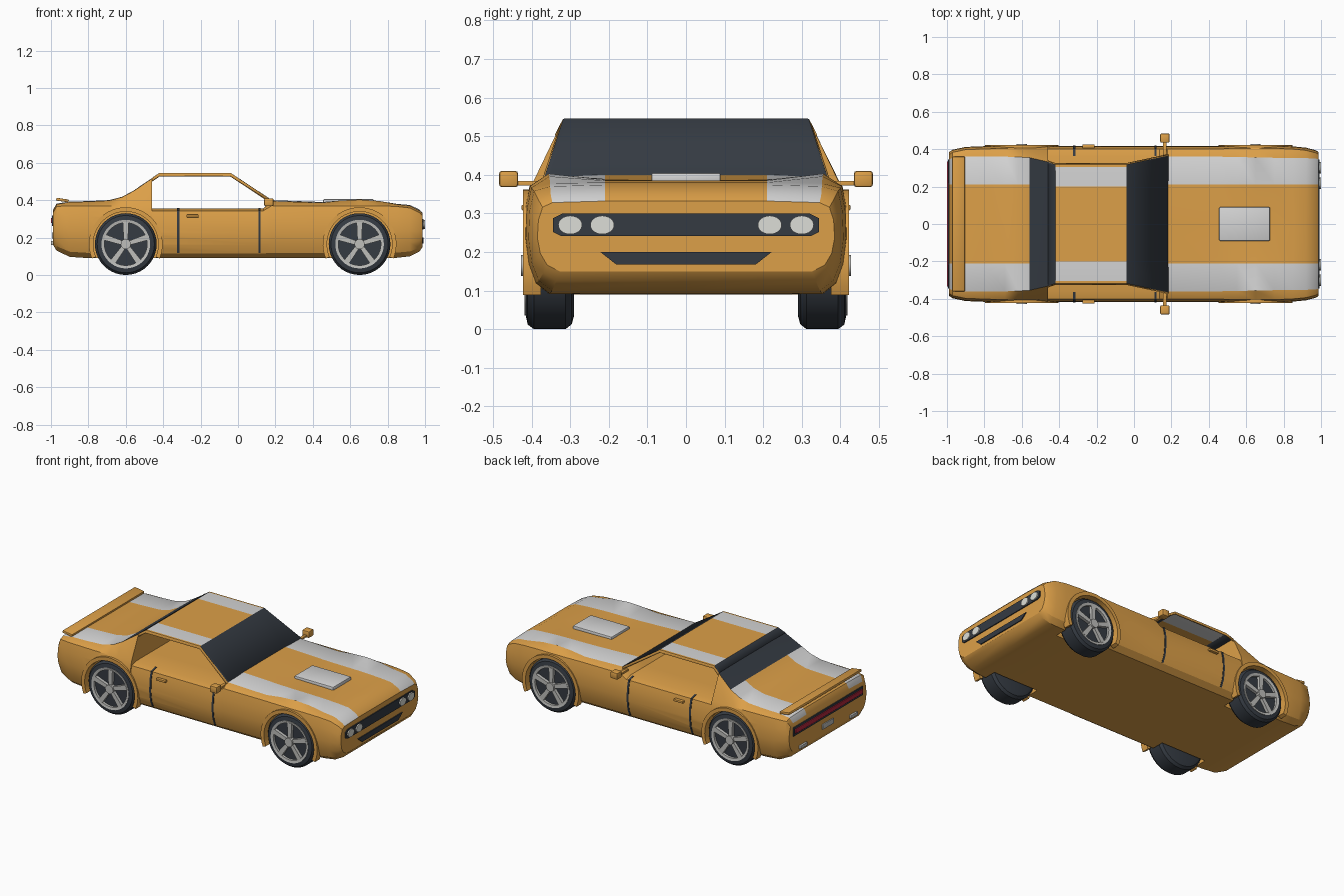
import bpy, bmesh, math
from mathutils import Vector

if "Cube" in bpy.data.objects:
    bpy.data.objects.remove(bpy.data.objects["Cube"])


def mat(name, r, g, b):
    m = bpy.data.materials.new(name)
    m.diffuse_color = (r, g, b, 1)
    m.use_nodes = True
    m.node_tree.nodes["Principled BSDF"].inputs["Base Color"].default_value = m.diffuse_color
    return m


ORANGE = mat("orange paint", 0.72, 0.35, 0.065)
STRIPE = mat("stripe silver", 0.66, 0.66, 0.66)
DARK = mat("dark glass and rubber", 0.035, 0.043, 0.055)
LAMP = mat("lamp white", 0.72, 0.73, 0.68)
RIM = mat("rim grey", 0.52, 0.52, 0.50)
RED = mat("tail red", 0.45, 0.02, 0.045)


def finish(name, bm, mats, angle=30):
    bmesh.ops.recalc_face_normals(bm, faces=bm.faces)
    me = bpy.data.meshes.new(name)
    bm.to_mesh(me)
    bm.free()
    for m in mats:
        me.materials.append(m)
    ob = bpy.data.objects.new(name, me)
    bpy.context.collection.objects.link(ob)
    bpy.ops.object.select_all(action='DESELECT')
    ob.select_set(True)
    bpy.context.view_layer.objects.active = ob
    bpy.ops.object.shade_smooth_by_angle(angle=math.radians(angle))
    return ob


def box(name, m, x, y, z, bevel=0.0, tilt=0.0):
    """Box from (min, max) ranges, optionally bevelled and pitched."""
    bm = bmesh.new()
    bmesh.ops.create_cube(bm, size=1)
    for v in bm.verts:
        v.co = Vector((v.co.x * (x[1] - x[0]), v.co.y * (y[1] - y[0]), v.co.z * (z[1] - z[0])))
    if bevel:
        bmesh.ops.bevel(bm, geom=bm.edges[:], offset=bevel, segments=2, affect='EDGES', profile=0.5)
    ob = finish(name, bm, [m])
    ob.location = (sum(x) / 2, sum(y) / 2, sum(z) / 2)
    ob.rotation_euler.y = tilt
    return ob


def prism(name, m, outline, a, b, axis):
    """Extrude a 2D outline from a to b along x (outline y,z) or y (outline x,z)."""
    bm = bmesh.new()
    put = (lambda p, d: (d, p[0], p[1])) if axis == 'x' else (lambda p, d: (p[0], d, p[1]))
    f = bm.faces.new([bm.verts.new(put(p, a)) for p in outline])
    ext = bmesh.ops.extrude_face_region(bm, geom=[f])
    for v in ext['geom']:
        if isinstance(v, bmesh.types.BMVert):
            v.co = put((v.co.y if axis == 'x' else v.co.x, v.co.z), b)
    return finish(name, bm, [m])


def circle(cx, cz, rx, rz, n=32):
    return [(cx + rx * math.cos(2 * math.pi * i / n), cz + rz * math.sin(2 * math.pi * i / n)) for i in range(n)]


# Body: half cross-sections lofted along x, mirrored across y
def section(w, zb, zs, zt, ys):
    zbelt = min(zs - 0.012, 0.37)
    h = zbelt - zb
    return [(0, zb), (0.85 * w, zb), (0.935 * w, zb + 0.1 * h), (0.98 * w, zb + 0.28 * h),
            (w, zb + 0.52 * h), (0.993 * w, zb + 0.8 * h), (0.965 * w, zbelt),
            (ys, zs), (0.21, zt), (0, zt)]


stations = [  # x, half width, bottom, shoulder, top, shoulder half width
    (-0.988, 0.385, 0.16, 0.345, 0.35, 0.345), (-0.97, 0.397, 0.13, 0.378, 0.382, 0.355),
    (-0.90, 0.412, 0.097, 0.39, 0.392, 0.36), (-0.80, 0.416, 0.09, 0.392, 0.395, 0.36),
    (-0.69, 0.419, 0.09, 0.398, 0.40, 0.36), (-0.62, 0.42, 0.09, 0.416, 0.418, 0.358),
    (-0.56, 0.418, 0.09, 0.448, 0.45, 0.355), (-0.461, 0.416, 0.09, 0.515, 0.517, 0.332),
    (-0.46, 0.416, 0.09, 0.355, 0.355, 0.36), (0.135, 0.416, 0.09, 0.355, 0.355, 0.36),
    (0.18, 0.416, 0.09, 0.395, 0.40, 0.362), (0.45, 0.416, 0.09, 0.386, 0.39, 0.36),
    (0.55, 0.419, 0.09, 0.398, 0.388, 0.358), (0.65, 0.42, 0.09, 0.403, 0.387, 0.356),
    (0.75, 0.419, 0.09, 0.396, 0.385, 0.354), (0.85, 0.415, 0.092, 0.378, 0.38, 0.352),
    (0.92, 0.408, 0.10, 0.37, 0.374, 0.352), (0.97, 0.395, 0.125, 0.345, 0.35, 0.35),
    (0.987, 0.385, 0.15, 0.328, 0.332, 0.346)]
bm = bmesh.new()
rings = []
for x, *p in stations:
    half = section(*p)
    pts = half + [(-y, z) for y, z in half[-2:0:-1]]
    rings.append([bm.verts.new((x, y, z)) for y, z in pts])
n = len(rings[0])
for i in range(len(rings) - 1):
    for j in range(n):
        k = (j + 1) % n
        f = bm.faces.new((rings[i][j], rings[i][k], rings[i + 1][k], rings[i + 1][j]))
        x0, x1 = stations[i][0], stations[i + 1][0]
        if 7 <= j <= 10 and x0 > -0.57 and x1 < -0.459:
            f.material_index = 2 if x1 < -0.4605 else 0      # rear glass
        elif j in (7, 10) and (x1 < -0.55 or x0 > 0.17):
            f.material_index = 1                             # stripes
bm.faces.new(rings[0])
bm.faces.new(rings[-1])
body = finish("body", bm, [ORANGE, STRIPE, DARK])

# Wheel wells cut from the body
WHEELS = [(wx, s) for wx in (-0.6, 0.65) for s in (1, -1)]
for wx, s in WHEELS:
    cut = prism("well_cutter", ORANGE, circle(wx, 0.165, 0.176, 0.176, 48), s * 0.275, s * 0.5, 'y')
    cut.hide_render = True
    mod = body.modifiers.new("well", 'BOOLEAN')
    mod.operation, mod.object, mod.solver = 'DIFFERENCE', cut, 'EXACT'
    bpy.context.view_layer.objects.active = body
    bpy.ops.object.modifier_apply(modifier="well")
    bpy.data.objects.remove(cut)
body.select_set(True)
bpy.ops.object.shade_smooth_by_angle(angle=math.radians(30))

# Roof shell: rear glass edge, striped roof, windshield, orange frame
bm = bmesh.new()
rows = []
for x, z, w in [(-0.461, 0.517, 0.332), (-0.42, 0.545, 0.318), (-0.04, 0.545, 0.318), (0.185, 0.397, 0.366)]:
    half = [(w + 0.008, z - 0.014), (w, z), (w - 0.012, z + 0.001), (0.2, z + 0.001)]
    rows.append([bm.verts.new((x, y, zz)) for y, zz in half + [(-y, zz) for y, zz in half[::-1]]])
for i in range(3):
    for j in range(7):
        f = bm.faces.new((rows[i][j], rows[i + 1][j], rows[i + 1][j + 1], rows[i][j + 1]))
        if j in (0, 6):
            f.material_index = 0
        elif i != 1:
            f.material_index = 2
        elif j in (2, 4):
            f.material_index = 1
roof = finish("roof", bm, [ORANGE, STRIPE, DARK])
up = sum(p.normal.z for p in roof.data.polygons) > 0
sol = roof.modifiers.new("thickness", 'SOLIDIFY')
sol.thickness, sol.offset = 0.01, -1 if up else 1

# Wheels
for wx, s in WHEELS:
    bm = bmesh.new()
    prof = [(0.0, 0.29), (0.13, 0.29), (0.152, 0.296), (0.165, 0.312), (0.165, 0.394),
            (0.153, 0.41), (0.13, 0.415), (0.126, 0.398), (0.0, 0.398)]
    vs = [bm.verts.new((r, s * y, 0)) for r, y in prof]
    es = [bm.edges.new(e) for e in zip(vs, vs[1:])]
    bmesh.ops.spin(bm, geom=vs + es, cent=(0, 0, 0), axis=(0, 1, 0), angle=2 * math.pi, steps=40)
    bmesh.ops.remove_doubles(bm, verts=bm.verts, dist=1e-4)
    finish("tire", bm, [DARK]).location = (wx, 0, 0.165)
    bm = bmesh.new()
    vs = [bm.verts.new((r, s * y, 0)) for r, y in [(0.114, 0.40), (0.114, 0.415), (0.13, 0.418), (0.13, 0.40)]]
    es = [bm.edges.new((vs[i], vs[(i + 1) % 4])) for i in range(4)]
    bmesh.ops.spin(bm, geom=vs + es, cent=(0, 0, 0), axis=(0, 1, 0), angle=2 * math.pi, steps=40)
    bmesh.ops.remove_doubles(bm, verts=bm.verts, dist=1e-4)
    finish("rim_ring", bm, [RIM]).location = (wx, 0, 0.165)
    for k in range(5):
        a = math.pi / 2 + 2 * math.pi * k / 5
        c, t = math.cos(a), math.sin(a)
        pts = [(0.01, -0.011), (0.118, -0.016), (0.118, 0.016), (0.01, 0.011)]
        prism("spoke", RIM, [(wx + u * c - v * t, 0.165 + u * t + v * c) for u, v in pts], s * 0.395, s * 0.417, 'y')
    prism("hub", RIM, circle(wx, 0.165, 0.027, 0.027, 24), s * 0.395, s * 0.427, 'y')
    # Raised lip around the wheel arch
    arc = [math.radians(-23 + 226 * i / 32) for i in range(33)]
    ring = [(r, a) for a, r in [(a, 0.197) for a in arc] + [(a, 0.174) for a in arc[::-1]]]
    prism("arch_lip", ORANGE, [(wx + r * math.cos(a), 0.165 + r * math.sin(a)) for r, a in ring],
          s * 0.375, s * 0.422, 'y')

# Side details: door seams, handles, mirrors
for s in (1, -1):
    for x in (-0.32, 0.115):
        bm = bmesh.new()
        side = section(0.416, 0.09, 0.355, 0.355, 0.36)[2:8]
        cols = [[bm.verts.new((x + dx, s * (y + dy), z + (0.002 if dy > 0 else 0))) for y, z in side]
                for dx, dy in [(-0.006, -0.003), (-0.006, 0.003), (0.006, 0.003), (0.006, -0.003)]]
        for c in range(4):
            for j in range(5):
                a, b = cols[c], cols[(c + 1) % 4]
                bm.faces.new((a[j], a[j + 1], b[j + 1], b[j]))
        finish("door_seam", bm, [DARK])
    yr = lambda a, b: tuple(sorted((s * a, s * b)))
    box("door_handle", ORANGE, (-0.275, -0.21), yr(0.405, 0.426), (0.308, 0.322), 0.003)
    box("mirror", ORANGE, (0.14, 0.19), yr(0.415 + 0.02, 0.484), (0.368, 0.41), 0.007)
    box("mirror_arm", ORANGE, (0.155, 0.175), yr(0.35, 0.44), (0.372, 0.384), 0.002)

# Hood scoop and tail spoiler
box("hood_scoop", STRIPE, (0.455, 0.727), (-0.09, 0.09), (0.375, 0.405), 0.006)
box("spoiler", ORANGE, (-0.972, -0.905), (-0.36, 0.36), (0.393, 0.408), 0.003, 0.15)

# Nose: grille, headlights, lower intake
prism("grille", DARK, [(-0.345, 0.252), (-0.325, 0.242), (0.325, 0.242), (0.345, 0.252),
                       (0.345, 0.287), (0.32, 0.30), (-0.32, 0.30), (-0.345, 0.287)], 0.975, 0.993, 'x')
for y in (-0.3, -0.217, 0.217, 0.3):
    prism("headlight", LAMP, circle(y, 0.27, 0.031, 0.024), 0.98, 1.0, 'x')
prism("lower_intake", DARK, [(-0.18, 0.167), (0.18, 0.167), (0.222, 0.2), (-0.222, 0.2)], 0.975, 0.993, 'x')

# Tail: light bar, plate, exhaust tips
box("tail_panel", DARK, (-0.994, -0.975), (-0.345, 0.345), (0.262, 0.318), 0.003)
box("tail_light", RED, (-1.0, -0.98), (-0.335, 0.335), (0.277, 0.305), 0.003)
box("number_plate", RIM, (-0.994, -0.975), (-0.055, 0.055), (0.195, 0.228), 0.002)
for y in (-0.25, 0.25):
    box("exhaust_tip", RIM, (-1.0, -0.95), (y - 0.035, y + 0.035), (0.16, 0.182), 0.004)
